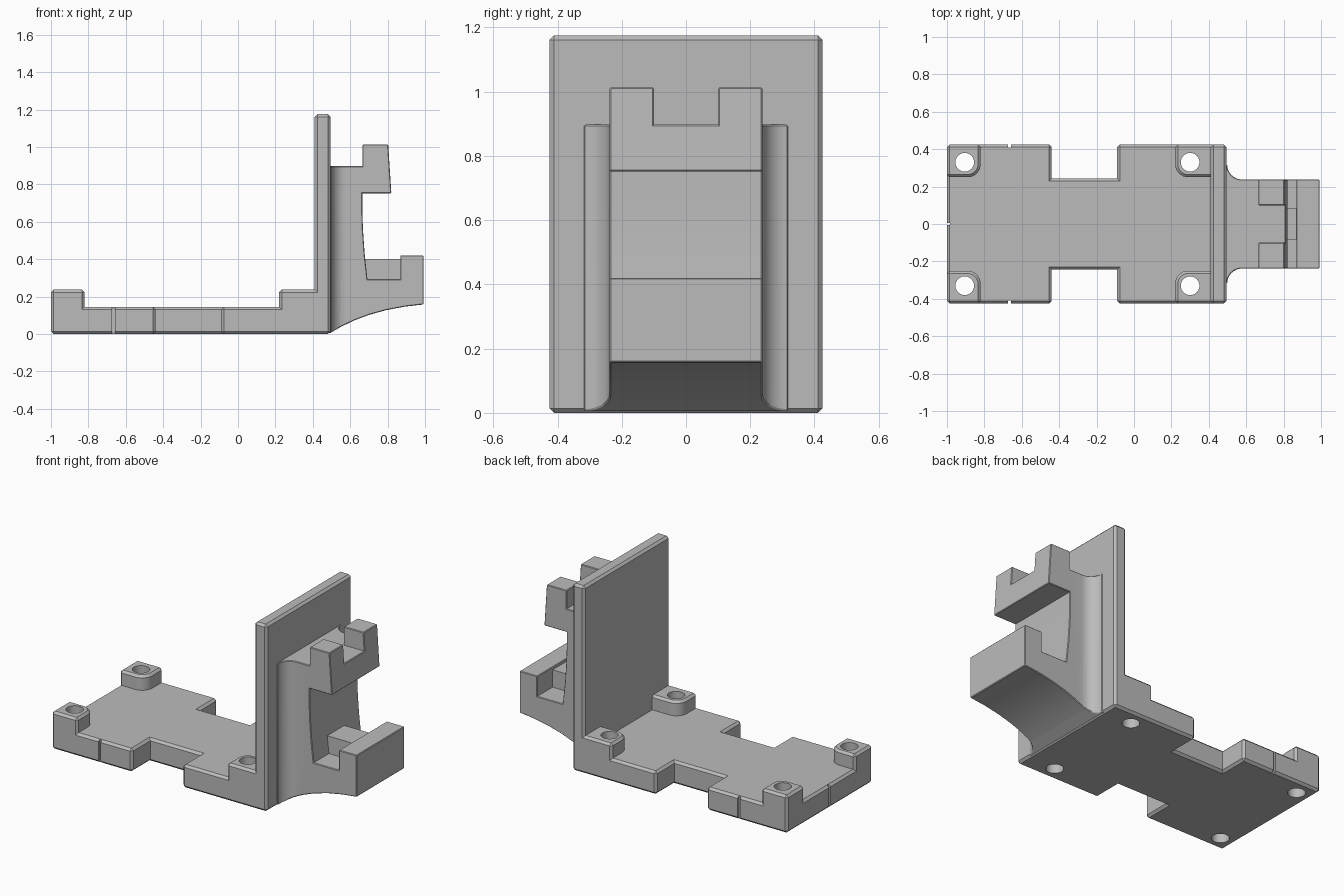
import bpy, bmesh, math
from mathutils import Vector

cube = bpy.data.objects.get("Cube")
if cube:
    bpy.data.objects.remove(cube)

grey = bpy.data.materials.new("plain grey")
grey.use_nodes = True
grey.diffuse_color = (0.5, 0.5, 0.5, 1)
grey.node_tree.nodes["Principled BSDF"].inputs["Base Color"].default_value = (0.5, 0.5, 0.5, 1)


def prism(name, outline, low, high, axis="Z"):
    """Extrude an outline: (x, y) along Z, or (x, z) along Y."""
    bm = bmesh.new()
    place = (lambda p: (p[0], p[1], low)) if axis == "Z" else (lambda p: (p[0], low, p[1]))
    face = bm.faces.new([bm.verts.new(place(p)) for p in outline])
    moved = bmesh.ops.extrude_face_region(bm, geom=[face])["geom"]
    step = Vector((0, 0, high - low)) if axis == "Z" else Vector((0, high - low, 0))
    bmesh.ops.translate(bm, vec=step, verts=[v for v in moved if isinstance(v, bmesh.types.BMVert)])
    bmesh.ops.recalc_face_normals(bm, faces=bm.faces)
    mesh = bpy.data.meshes.new(name)
    bm.to_mesh(mesh)
    bm.free()
    mesh.materials.append(grey)
    obj = bpy.data.objects.new(name, mesh)
    bpy.context.scene.collection.objects.link(obj)
    return obj


def rect(x0, x1, y0, y1):
    return [(x0, y0), (x1, y0), (x1, y1), (x0, y1)]


def arc(cx, cy, r, start, end, n=8):
    angles = [math.radians(start + (end - start) * i / n) for i in range(n + 1)]
    return [(cx + r * math.cos(a), cy + r * math.sin(a)) for a in angles]


def combine(obj, other, operation):
    """Apply a boolean and discard the helper."""
    mod = obj.modifiers.new("combine", "BOOLEAN")
    mod.operation, mod.solver, mod.object = operation, "EXACT", other
    bpy.context.view_layer.update()
    graph = bpy.context.evaluated_depsgraph_get()
    mesh = bpy.data.meshes.new_from_object(obj.evaluated_get(graph))
    obj.modifiers.clear()
    obj.data = mesh
    bpy.data.objects.remove(other)


def chamfer(obj, width):
    """Chamfer the sharp outer edges only."""
    bm = bmesh.new()
    bm.from_mesh(obj.data)
    bmesh.ops.remove_doubles(bm, verts=bm.verts, dist=0.0005)
    bmesh.ops.dissolve_limit(bm, angle_limit=0.01, verts=bm.verts, edges=bm.edges)
    edges = [e for e in bm.edges if len(e.link_faces) == 2
             and e.calc_face_angle_signed(0) > math.radians(35)]
    bmesh.ops.bevel(bm, geom=edges, offset=width, segments=1, affect="EDGES",
                    profile=0.5, clamp_overlap=True)
    bm.to_mesh(obj.data)
    bm.free()


def smooth(obj):
    bpy.ops.object.select_all(action="DESELECT")
    obj.select_set(True)
    bpy.context.view_layer.objects.active = obj
    bpy.ops.object.shade_smooth_by_angle(angle=math.radians(28))


SIDE = 0.425   # half width of the plate
WALL = 0.495   # outer face of the wall

# Base plate with a waist cut from both sides
half = [(-1, SIDE), (-0.44, SIDE), (-0.44, 0.243), (-0.09, 0.243), (-0.09, SIDE), (WALL, SIDE)]
base = prism("base_and_wall", half + [(x, -y) for x, y in reversed(half)], 0, 0.145)

# Upright wall
combine(base, prism("wall", rect(0.41, WALL, -SIDE, SIDE), 0, 1.175), "UNION")

# Raised corner bosses with a rounded inner corner
for s in (-1, 1):
    back = [(-1, 0.25)] + arc(-0.89, 0.32, 0.07, -90, 0) + [(-0.82, SIDE), (-1, SIDE)]
    front = [(0.45, 0.25), (0.45, SIDE), (0.22, SIDE)] + arc(0.29, 0.32, 0.07, 180, 270)
    for outline in (back, front):
        boss = prism("boss", [(x, s * y) for x, y in outline], 0, 0.237)
        combine(base, boss, "UNION")
chamfer(base, 0.014)

# Screw holes, side slits and end slit
for s in (-1, 1):
    for x in (-0.905, 0.3):
        hole = prism("hole", arc(x, s * 0.33, 0.05, 0, 345, 23), -0.1, 0.4)
        combine(base, hole, "DIFFERENCE")
    slit = prism("slit", rect(-0.673, -0.657, s * 0.44 - 0.03, s * 0.44 + 0.03), -0.1, 0.3)
    combine(base, slit, "DIFFERENCE")
combine(base, prism("end_slit", rect(-1.05, -0.985, -0.006, 0.006), -0.1, 0.4), "DIFFERENCE")
smooth(base)

# Clamp arm: side profile intersected with a plan that flares into the wall
underside = [(0.45, 0.004), (WALL, 0.006), (0.55, 0.038), (0.62, 0.072), (0.7, 0.102),
             (0.79, 0.127), (0.89, 0.146), (0.992, 0.158)]
mouth = [(0.992, 0.42), (0.868, 0.42), (0.868, 0.293), (0.692, 0.293), (0.677, 0.43),
         (0.668, 0.56), (0.665, 0.65), (0.665, 0.752)]
hook = [(0.82, 0.752), (0.803, 1.013), (0.665, 1.013), (0.665, 0.897), (0.45, 0.897)]
arm = prism("clamp_arm", underside + mouth + hook, -0.4, 0.4, "Y")
flare = [(0.44, 0.318), (WALL, 0.318)] + arc(0.578, 0.318, 0.08, 180, 270) + [(1.1, 0.238)]
plan = prism("arm_plan", flare + [(x, -y) for x, y in reversed(flare)], -0.1, 1.2)
combine(arm, plan, "INTERSECT")

# Gap between the two upper prongs
combine(arm, prism("prong_gap", rect(0.6, 0.9, -0.1, 0.1), 0.897, 1.2), "DIFFERENCE")
chamfer(arm, 0.012)
smooth(arm)

# Low rib across the floor of the mouth
rib = prism("mouth_rib", rect(0.66, 0.88, -0.085, 0.085), 0.28, 0.402)
smooth(rib)
